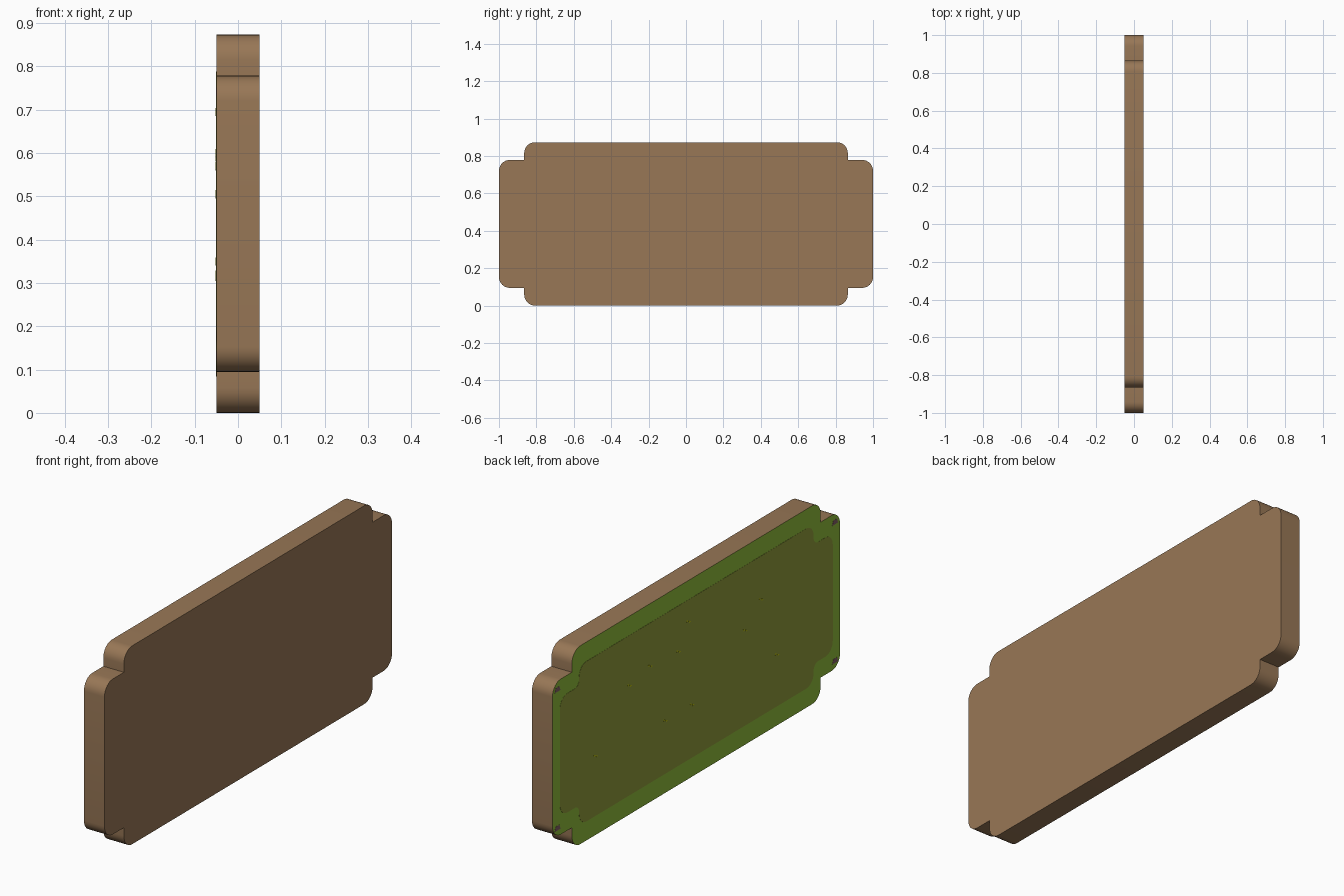
import bpy, bmesh, math

if "Cube" in bpy.data.objects:
    bpy.data.objects.remove(bpy.data.objects["Cube"])


def mat(name, rgb):
    m = bpy.data.materials.new(name)
    lin = [((c / 255 + 0.055) / 1.055) ** 2.4 if c > 10 else c / 255 / 12.92 for c in rgb]
    m.diffuse_color = (*lin, 1)
    m.use_nodes = True
    m.node_tree.nodes["Principled BSDF"].inputs["Base Color"].default_value = m.diffuse_color
    return m


earth = mat("earth brown", (152, 119, 86))
grass = mat("grass green", (144, 188, 58))
olive = mat("olive grass", (144, 154, 58))
yellow = mat("yellow green", (190, 195, 15))
plum = mat("dull plum", (130, 95, 100))
ZC = 0.4365


def arc(cy, cz, r, a0, a1, n=8):
    return [(cy + r * math.cos(math.radians(a0 + (a1 - a0) * i / n)),
             cz + r * math.sin(math.radians(a0 + (a1 - a0) * i / n))) for i in range(n + 1)]


def outline(hy, hz, ny, nz, r, inner=0):
    # one stepped corner, mirrored into four
    q = arc(hy - r, nz - r, r, 0, 90)
    q += arc(ny + inner, nz + inner, inner, 270, 180) if inner else [(ny, nz)]
    q += arc(ny - r, hz - r, r, 0, 90)
    half = q + [(-y, z) for y, z in reversed(q)]
    return [(y, z + ZC) for y, z in half + [(-y, -z) for y, z in half]]


def slab(name, pts, x0, x1, mats):
    bm = bmesh.new()
    f = bm.faces.new([bm.verts.new((x0, y, z)) for y, z in pts])
    ext = bmesh.ops.extrude_face_region(bm, geom=[f], use_keep_orig=True)
    bmesh.ops.translate(bm, vec=(x1 - x0, 0, 0),
                        verts=[v for v in ext["geom"] if isinstance(v, bmesh.types.BMVert)])
    bmesh.ops.recalc_face_normals(bm, faces=bm.faces)
    me = bpy.data.meshes.new(name)
    for m in mats:
        me.materials.append(m)
    for f in bm.faces:
        # last material goes on the face towards -x
        f.material_index = len(mats) - 1 if f.normal.x < -0.9 else 0
    bm.to_mesh(me)
    bm.free()
    ob = bpy.data.objects.new(name, me)
    bpy.context.collection.objects.link(ob)
    bpy.ops.object.select_all(action='DESELECT')
    ob.select_set(True)
    bpy.context.view_layer.objects.active = ob
    bpy.ops.object.shade_smooth_by_angle(angle=math.radians(35))
    return ob


# main slab with grass border
slab("ground_slab", outline(1.0, 0.4365, 0.865, 0.342, 0.058), -0.05, 0.05, [earth, grass])
# inner field
slab("inner_field", outline(0.948, 0.352, 0.815, 0.262, 0.05, 0.03), -0.0508, -0.049, [olive])

# small tufts
tufts = [(.70, .35), (.465, .57), (.32, .60), (.125, .59), (.215, .32),
         (.03, .32), (-.56, .315), (-.45, .60), (-.34, .505), (.055, .695)]
for i, (y, z) in enumerate(tufts):
    for k in (-1, 1):
        cy, cz = y + k * 0.008, z + k * 0.004
        slab(f"tuft_{i}", [(cy - .008, cz - .003), (cy + .004, cz - .006),
                           (cy + .008, cz + .005)], -0.0515, -0.05, [yellow])

# corner marks
for sy in (-1, 1):
    for sz in (-1, 1):
        cy, cz = sy * 0.965, ZC + sz * 0.305
        slab("corner_mark", [(cy - .02, cz - .01), (cy + .02, cz - .01),
                             (cy + .012, cz + .01), (cy - .012, cz + .01)],
             -0.0508, -0.049, [plum])
